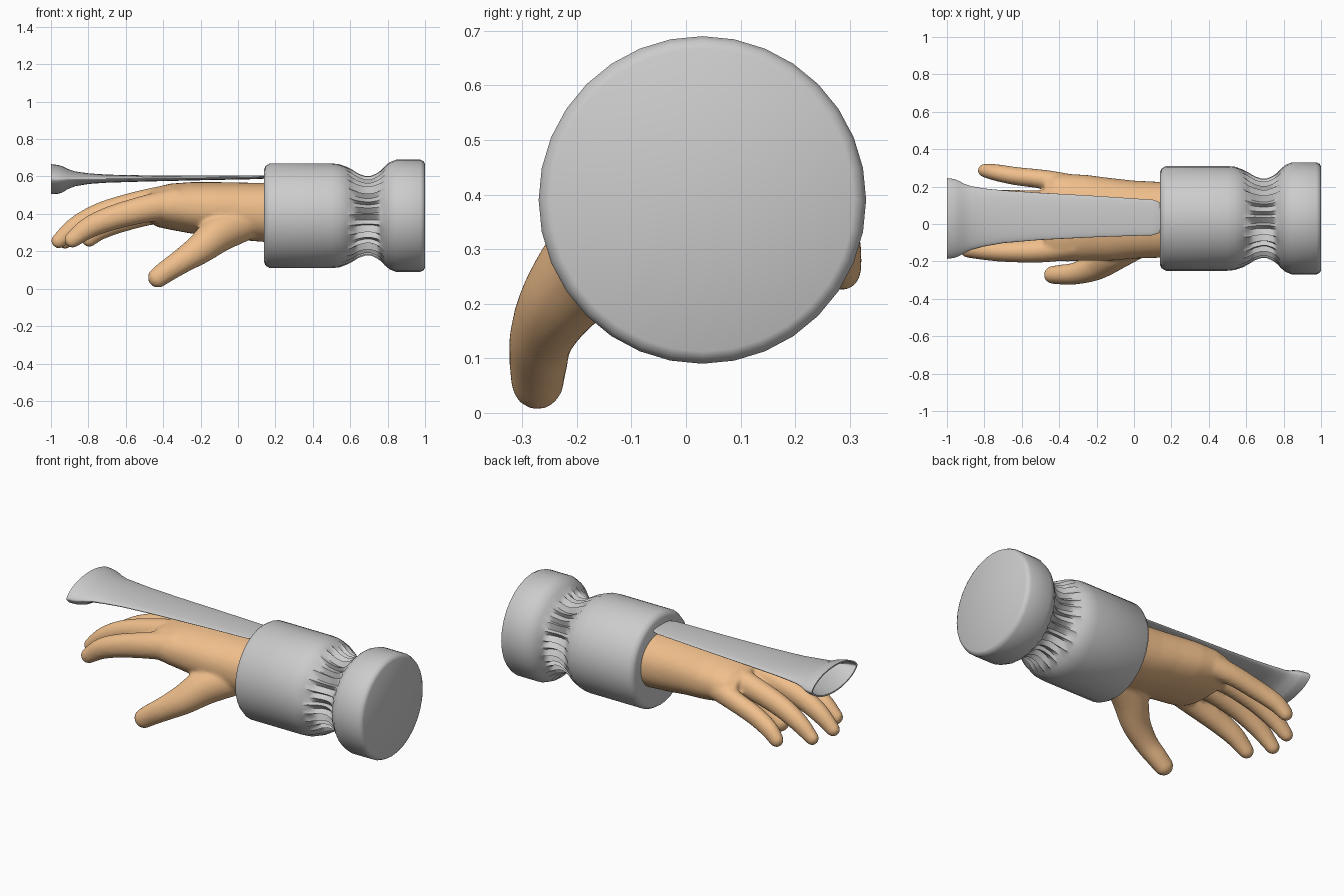
import bpy, bmesh, math
from mathutils import Vector, Matrix

if "Cube" in bpy.data.objects:
    bpy.data.objects.remove(bpy.data.objects["Cube"])

def finish(name, bm, angle=40):
    bmesh.ops.recalc_face_normals(bm, faces=bm.faces)
    me = bpy.data.meshes.new(name)
    bm.to_mesh(me)
    bm.free()
    ob = bpy.data.objects.new(name, me)
    bpy.context.collection.objects.link(ob)
    bpy.ops.object.select_all(action='DESELECT')
    ob.select_set(True)
    bpy.context.view_layer.objects.active = ob
    bpy.ops.object.shade_smooth_by_angle(angle=math.radians(angle))
    return ob

def loft(bm, rings):
    """Skin closed rings of points and cap both ends."""
    vs = [[bm.verts.new(p) for p in r] for r in rings]
    n = len(vs[0])
    for a, b in zip(vs, vs[1:]):
        for i in range(n):
            j = (i + 1) % n
            bm.faces.new((a[i], a[j], b[j], b[i]))
    bm.faces.new(vs[0])
    bm.faces.new(vs[-1])

def oval(x, y0, y1, z0, z1, n=48, py=1.0, pz=1.0):
    """Superellipse section across x, given its y and z limits."""
    pts = []
    for i in range(n):
        a = math.tau * i / n
        c, s = math.cos(a), math.sin(a)
        c = math.copysign(abs(c) ** py, c)
        s = math.copysign(abs(s) ** pz, s)
        pts.append((x, (y0 + y1) / 2 + (y1 - y0) / 2 * c, (z0 + z1) / 2 + (z1 - z0) / 2 * s))
    return pts

# Cuff: 32-sided turned profile with pleats pinched into the neck (x, radius, fold depth)
profile = [(.14, .25, 0), (.148, .267, 0), (.17, .28, 0), (.5, .28, 0), (.54, .276, 0), (.58, .262, .004),
           (.61, .247, .02), (.645, .225, .024), (.68, .213, .024), (.71, .213, .024), (.74, .226, .024),
           (.765, .243, .014), (.785, .265, .003), (.81, .286, 0), (.845, .30, 0), (.975, .30, 0),
           (.992, .292, 0), (1.0, .278, 0)]
rings = []
for x, r, d in profile:
    ring = []
    for i in range(64):
        a = math.tau * i / 64
        q = r if i % 2 == 0 else r * math.cos(math.pi / 32) - d
        # folds wander a little along the neck
        a += .035 * math.sin(i * 2.3) * (d / .024)
        ring.append((x, .03 + q * math.cos(a), .39 + q * math.sin(a)))
    rings.append(ring)
bm = bmesh.new()
loft(bm, rings)
finish("cuff", bm, 50)

# Flat spout: thin strip that flares into a hollow lens-shaped mouth
strip = [(.145, -.02, .09, .592, .602), (.135, -.048, .118, .588, .605), (.10, -.06, .13, .586, .606),
         (-.2, -.07, .15, .58, .606), (-.5, -.085, .167, .573, .606), (-.7, -.102, .18, .567, .61),
         (-.8, -.12, .19, .56, .617), (-.87, -.138, .202, .548, .627), (-.91, -.158, .216, .533, .64),
         (-.94, -.174, .232, .514, .655), (-.965, -.182, .241, .507, .662), (-1, -.186, .245, .505, .666),
         (-1, -.174, .233, .513, .658), (-.96, -.165, .222, .522, .648), (-.92, -.145, .202, .548, .627),
         (-.85, -.12, .18, .567, .61)]
bm = bmesh.new()
loft(bm, [oval(*s, pz=1.0 if s[0] > -.85 else 1.3) for s in strip])
finish("flared_spout", bm, 50)

# Hand: palm loft plus chains of balls, fused by a voxel remesh
bm = bmesh.new()
palm = [(.25, -.175, .22, .25, .565), (.14, -.18, .225, .25, .565), (0, -.185, .232, .262, .568),
        (-.12, -.195, .245, .28, .57), (-.25, -.195, .262, .295, .57), (-.36, -.2, .268, .315, .562),
        (-.43, -.195, .26, .33, .545), (-.48, -.17, .22, .36, .52)]
loft(bm, [oval(*s, py=.85, pz=.9) for s in palm])

def chain(points, wide=.88, steps=9):
    pts = [Vector(p) for p in points]
    n = len(pts)
    for k in range(n - 1):
        p0, p1, p2, p3 = (pts[min(max(k + o, 0), n - 1)] for o in (-1, 0, 1, 2))
        for s in range(steps + (k == n - 2)):
            t = s / steps
            v = .5 * (2 * p1 + (p2 - p0) * t + (2 * p0 - 5 * p1 + 4 * p2 - p3) * t * t
                      + (3 * p1 - p0 - 3 * p2 + p3) * t ** 3)
            bmesh.ops.create_icosphere(bm, subdivisions=3, radius=v[3],
                matrix=Matrix.Translation(v.to_3d()) @ Matrix.Diagonal((1, wide, 1, 1)))

# Fingers as (x, y, z, radius)
chain([(-.33, -.115, .455, .085), (-.5, -.142, .425, .074), (-.68, -.146, .376, .066),
       (-.8, -.142, .325, .058), (-.885, -.142, .262, .044)])
chain([(-.33, -.01, .48, .085), (-.52, -.012, .452, .074), (-.72, -.014, .402, .065),
       (-.86, -.014, .335, .056), (-.958, -.014, .256, .041)])
chain([(-.33, .1, .47, .085), (-.52, .118, .438, .07), (-.7, .128, .388, .063),
       (-.83, .134, .325, .055), (-.925, .136, .252, .04)])
chain([(-.28, .185, .44, .08), (-.46, .234, .402, .061), (-.63, .256, .355, .056),
       (-.74, .276, .31, .051), (-.795, .286, .265, .042)])
# Thumb
chain([(.02, -.09, .35, .1), (-.1, -.155, .295, .1), (-.2, -.225, .215, .082), (-.3, -.262, .148, .067),
       (-.38, -.27, .095, .06), (-.428, -.272, .06, .055)], wide=.9)

hand = finish("hand", bm)
rm = hand.modifiers.new("fuse", 'REMESH')
rm.mode = 'VOXEL'
rm.voxel_size = .0095
rm.use_smooth_shade = True
sm = hand.modifiers.new("soften", 'SMOOTH')
sm.factor = .5
sm.iterations = 8
mod_names = [m.name for m in hand.modifiers]
for m in ("fuse", "soften"):
    hand.modifiers.move(mod_names.index(m), len(mod_names) - 1)
    mod_names = [q.name for q in hand.modifiers]
skin = bpy.data.materials.new("skin")
skin.diffuse_color = (.87, .52, .26, 1)
skin.use_nodes = True
skin.node_tree.nodes["Principled BSDF"].inputs["Base Color"].default_value = skin.diffuse_color
hand.data.materials.append(skin)
